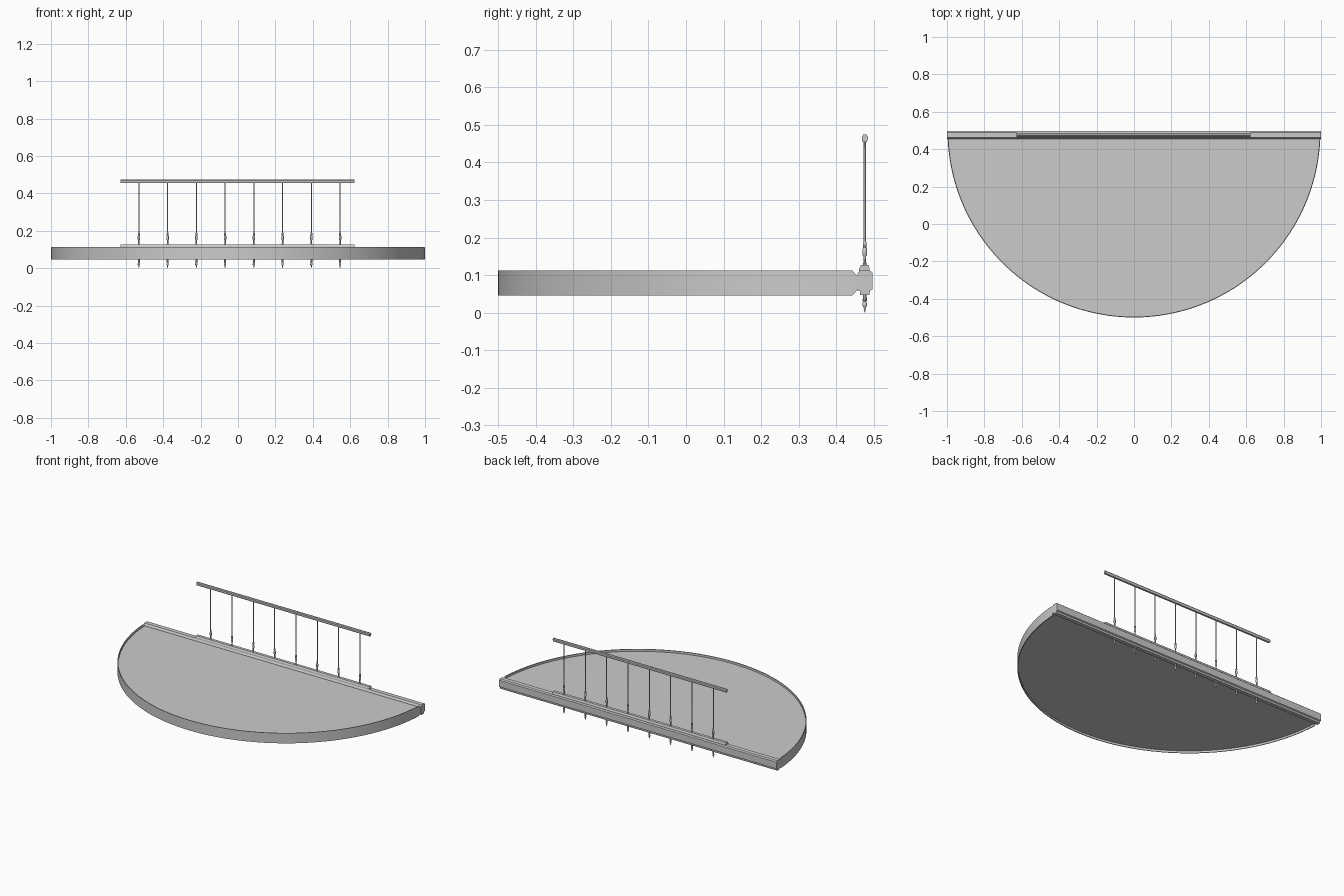
import bpy, bmesh, math

if "Cube" in bpy.data.objects:
    bpy.data.objects.remove(bpy.data.objects["Cube"])

CY, R = 0.497, 0.997        # centre and radius of the half disc
Y_END = 0.455               # where the disc meets the straight edge beam
RAIL_Y = 0.476


def make(name, bm, smooth=False):
    bmesh.ops.recalc_face_normals(bm, faces=bm.faces)
    me = bpy.data.meshes.new(name)
    bm.to_mesh(me)
    bm.free()
    ob = bpy.data.objects.new(name, me)
    bpy.context.collection.objects.link(ob)
    if smooth:
        bpy.ops.object.select_all(action='DESELECT')
        ob.select_set(True)
        bpy.context.view_layer.objects.active = ob
        bpy.ops.object.shade_smooth_by_angle(angle=math.radians(35))
    return ob


def loft(bm, rings, closed=True):
    """Skin a row of equal vertex rings and cap both ends."""
    rows = [[bm.verts.new(p) for p in r] for r in rings]
    n = len(rows[0])
    for a, b in zip(rows, rows[1:]):
        for i in range(n):
            j = (i + 1) % n
            bm.faces.new((a[i], a[j], b[j], b[i]))
    bm.faces.new(rows[0])
    bm.faces.new(rows[-1])


def beam(name, x0, x1, profile, smooth=False):
    """Extrude a (y, z) profile along x."""
    bm = bmesh.new()
    loft(bm, [[(x, y, z) for y, z in profile] for x in (x0, x1)])
    return make(name, bm, smooth)


def arc(r, y_end, n=64):
    """Points of the half disc edge, from left to right, ending at y_end."""
    t0 = math.asin((CY - y_end) / r)
    ts = [t0 + (math.pi - 2 * t0) * i / n for i in range(n + 1)]
    return [(-r * math.cos(t), CY - r * math.sin(t)) for t in ts]


# platform panel, recessed above and below
bm = bmesh.new()
loft(bm, [[(x, y, z) for x, y in arc(R - 0.003, 0.462)] for z in (0.059, 0.098)])
make("platform_panel", bm, True)

# thin curved rim, with its ends tapering into the beam
Z0, Z1 = 0.046, 0.112
bm = bmesh.new()
path_out, path_in = arc(R, 0.443), arc(R - 0.005, 0.443)
rings = [[(*o, Z0), (*o, Z1), (*i, Z1), (*i, Z0)] for o, i in zip(path_out, path_in)]
tip_o, tip_i = arc(R, Y_END), arc(R - 0.005, Y_END)
for k, pos in ((0, 0), (-1, len(rings) + 1)):
    o, i = tip_o[k], tip_i[k]
    rings.insert(pos, [(*o, 0.059), (*o, 0.098), (*i, 0.098), (*i, 0.059)])
loft(bm, rings)
make("platform_rim", bm, True)

# straight edge beam
beam("edge_beam", -1, 1, [
    (0.455, 0.062), (0.463, 0.058), (0.463, 0.047), (0.488, 0.047),
    (0.490, 0.058), (0.497, 0.062), (0.497, 0.106), (0.490, 0.112),
    (0.462, 0.112), (0.455, 0.100)])

# lower rail and rounded handrail
beam("lower_rail", -0.628, 0.622, [
    (0.461, 0.110), (0.489, 0.110), (0.489, 0.117), (0.485, 0.127),
    (0.466, 0.127), (0.461, 0.117)])
beam("handrail", -0.628, 0.622, [
    (0.470, 0.454), (0.482, 0.454), (0.484, 0.462), (0.484, 0.469),
    (0.480, 0.474), (0.472, 0.474), (0.468, 0.469), (0.468, 0.462)])

# turned spindles passing through the beam, with a pointed drop below
profile = [
    (0.0005, 0.0), (0.003, 0.008), (0.002, 0.011), (0.006, 0.018), (0.006, 0.026),
    (0.004, 0.029), (0.006, 0.032), (0.005, 0.046), (0.005, 0.128),
    (0.004, 0.134), (0.004, 0.150), (0.0065, 0.154), (0.0065, 0.170),
    (0.0045, 0.173), (0.0055, 0.178), (0.0055, 0.186), (0.003, 0.190),
    (0.003, 0.458)]
SIDES = 10
for s in range(8):
    x = -0.530 + s * 0.1537
    bm = bmesh.new()
    loft(bm, [[(x + r * math.cos(2 * math.pi * k / SIDES),
                RAIL_Y + r * math.sin(2 * math.pi * k / SIDES), z)
               for k in range(SIDES)] for r, z in profile])
    make(f"spindle_{s + 1}", bm, True)
